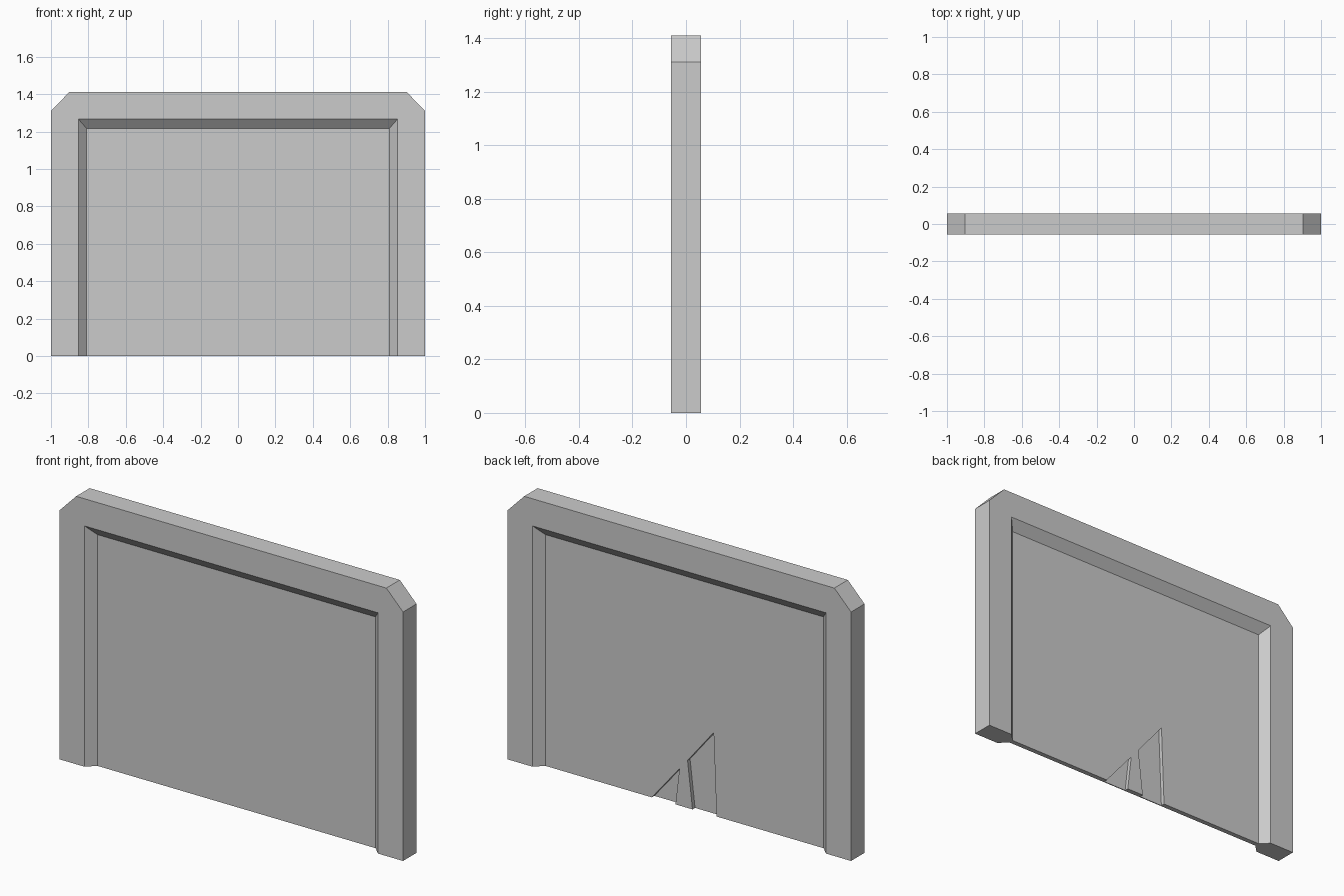
import bpy, bmesh

if "Cube" in bpy.data.objects:
    bpy.data.objects.remove(bpy.data.objects["Cube"])

HALF = 0.056      # half thickness of the border
PANEL = 0.013     # half thickness of the recessed panel


def prism(name, outline_a, ya, outline_b, yb):
    """Solid lofted between two (x, z) outlines at depths ya and yb."""
    bm = bmesh.new()
    a = [bm.verts.new((x, ya, z)) for x, z in outline_a]
    b = [bm.verts.new((x, yb, z)) for x, z in outline_b]
    n = len(a)
    bm.faces.new(a)
    bm.faces.new(b[::-1])
    for i in range(n):
        j = (i + 1) % n
        bm.faces.new((a[i], b[i], b[j], a[j]))
    bmesh.ops.recalc_face_normals(bm, faces=bm.faces)
    mesh = bpy.data.meshes.new(name)
    bm.to_mesh(mesh)
    bm.free()
    obj = bpy.data.objects.new(name, mesh)
    bpy.context.collection.objects.link(obj)
    return obj


def cut(target, cutter):
    cutter.hide_render = True
    cutter.hide_set(True)
    mod = target.modifiers.new(cutter.name, 'BOOLEAN')
    mod.operation = 'DIFFERENCE'
    mod.solver = 'EXACT'
    mod.object = cutter


# Slab with clipped top corners
outline = [(-1, 0), (1, 0), (1, 1.31), (0.903, 1.41), (-0.903, 1.41), (-1, 1.31)]
board = prism("panel_board", outline, -HALF, outline, HALF)


# Bevelled recess on each face, open at the bottom
def recess_outline(y):
    t = (y - PANEL) / (HALF - PANEL)
    x, z = 0.81 + 0.044 * t, 1.217 + 0.05 * t
    return [(-x, -0.1), (x, -0.1), (x, z), (-x, z)]


for side, label in ((-1, "front"), (1, "back")):
    cut(board, prism(label + "_recess_cutter", recess_outline(PANEL), side * PANEL,
                     recess_outline(0.1), side * 0.1))

# Two shallow wedge grooves at the foot of the back face
grooves = {
    "small_groove_cutter": [(0.232, -0.05), (0.19, 0), (0.029, 0.194), (0.052, 0), (0.058, -0.05)],
    "large_groove_cutter": [(-0.018, 0.25), (-0.17, 0.437), (-0.187, 0), (-0.189, -0.05),
                            (-0.053, -0.05), (-0.047, 0)],
}
for name, pts in grooves.items():
    cut(board, prism(name, pts, -0.008, pts, 0.03))

# Bake the cuts and drop the cutters
baked = bpy.data.meshes.new_from_object(
    board.evaluated_get(bpy.context.evaluated_depsgraph_get()))
cutters = [m.object for m in board.modifiers]
board.modifiers.clear()
board.data = baked
for c in cutters:
    bpy.data.objects.remove(c)
